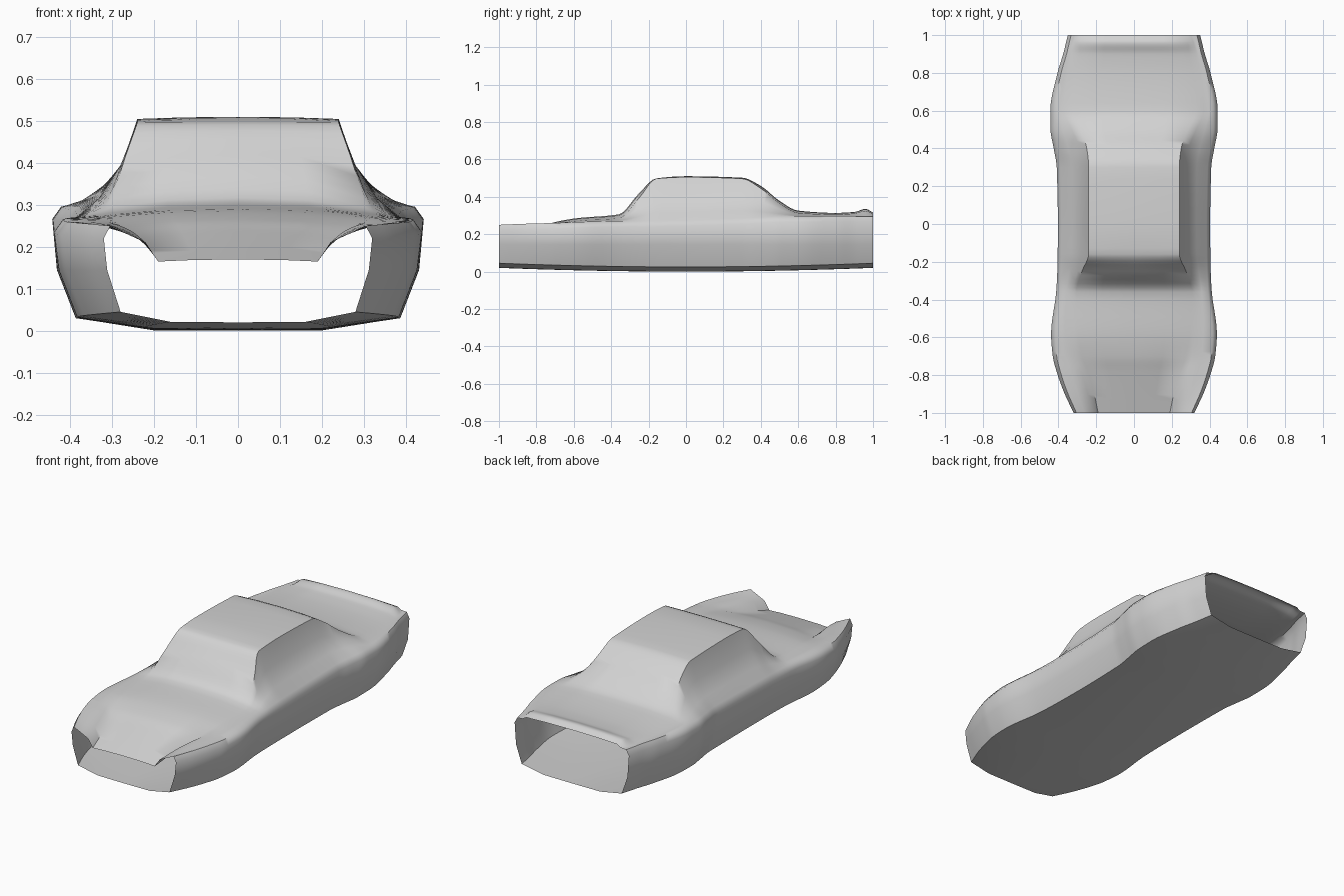
import bpy, bmesh, math

if "Cube" in bpy.data.objects:
    bpy.data.objects.remove(bpy.data.objects["Cube"])

# Body stations, front to back:
# y, half width, shoulder z, cabin-side x, z, top-edge x, z, centre-line z
STATIONS = [
    (-1.0, .32, .25, .22, .21, .19, .165, .17),
    (-.88, .375, .255, .25, .235, .215, .198, .208),
    (-.78, .41, .258, .28, .25, .245, .225, .24),
    (-.70, .43, .26, .305, .258, .275, .25, .265),
    (-.58, .439, .265, .315, .27, .295, .272, .286),
    (-.36, .412, .27, .325, .28, .305, .285, .306),
    (-.25, .406, .27, .30, .34, .275, .395, .42),
    (-.16, .404, .272, .28, .395, .24, .497, .498),
    (0.0, .403, .275, .276, .40, .24, .505, .51),
    (.30, .409, .285, .276, .40, .24, .497, .502),
    (.40, .425, .29, .29, .375, .25, .445, .458),
    (.50, .442, .295, .33, .335, .285, .365, .378),
    (.60, .443, .296, .37, .302, .33, .314, .326),
    (.80, .405, .296, .35, .296, .31, .305, .314),
    (.90, .375, .296, .33, .296, .29, .311, .319),
    (.96, .36, .295, .315, .296, .285, .325, .335),
    (1.0, .35, .295, .30, .297, .28, .31, .316),
]
STEPS = 5


def slope(i, c):
    """Limited tangent, so the curve never overshoots a station."""
    def secant(a):
        p, q = STATIONS[a], STATIONS[a + 1]
        return (q[c] - p[c]) / (q[0] - p[0])
    if i == 0:
        return secant(0)
    if i == len(STATIONS) - 1:
        return secant(i - 1)
    a, b = secant(i - 1), secant(i)
    return 0.0 if a * b <= 0 else 2 * a * b / (a + b)


def blend(i, t, c):
    p, q = STATIONS[i], STATIONS[i + 1]
    h = q[0] - p[0]
    return ((2*t**3 - 3*t*t + 1) * p[c] + (t**3 - 2*t*t + t) * h * slope(i, c)
            + (3*t*t - 2*t**3) * q[c] + (t**3 - t*t) * h * slope(i + 1, c))


def ring(y, w, zs, x7, z7, x8, z8, z9):
    """Full closed cross-section, from floor centre up the right side and back."""
    zb = .02 * y * y
    x5 = .952 * w
    half = [(0, zb), (.5 * w, zb + .001), (.875 * w, zb + .025), (.975 * w, .145),
            (w, zs - .03), (x5, zs),
            ((x5 + x7) / 2, (zs + z7) / 2 - .15 * max(0, z7 - zs)),
            (x7, z7), (x8, z8), (.55 * x8, z8 + .75 * (z9 - z8)), (0, z9)]
    full = half + [(-x, z) for x, z in half[-2:0:-1]]
    return [(x, y, z) for x, z in full]


# Sections interpolated between the stations
sections = []
for i in range(len(STATIONS) - 1):
    y0, y1 = STATIONS[i][0], STATIONS[i + 1][0]
    for s in range(STEPS):
        t = s / STEPS
        sections.append(ring(y0 + (y1 - y0) * t, *[blend(i, t, c) for c in range(1, 8)]))
sections.append(ring(*STATIONS[-1]))

# Open-ended car body shell
bm = bmesh.new()
rows = [[bm.verts.new(p) for p in sec] for sec in sections]
for a, b in zip(rows, rows[1:]):
    n = len(a)
    for k in range(n):
        m = (k + 1) % n
        bm.faces.new((a[k], b[k], b[m], a[m]))
mesh = bpy.data.meshes.new("car_body_shell")
bm.to_mesh(mesh)
bm.free()

body = bpy.data.objects.new("car_body_shell", mesh)
bpy.context.collection.objects.link(body)
grey = bpy.data.materials.new("light_grey")
grey.diffuse_color = (.65, .65, .65, 1)
grey.use_nodes = True
grey.node_tree.nodes["Principled BSDF"].inputs["Base Color"].default_value = grey.diffuse_color
mesh.materials.append(grey)

bpy.context.view_layer.objects.active = body
body.select_set(True)
bpy.ops.object.shade_smooth_by_angle(angle=math.radians(55))
